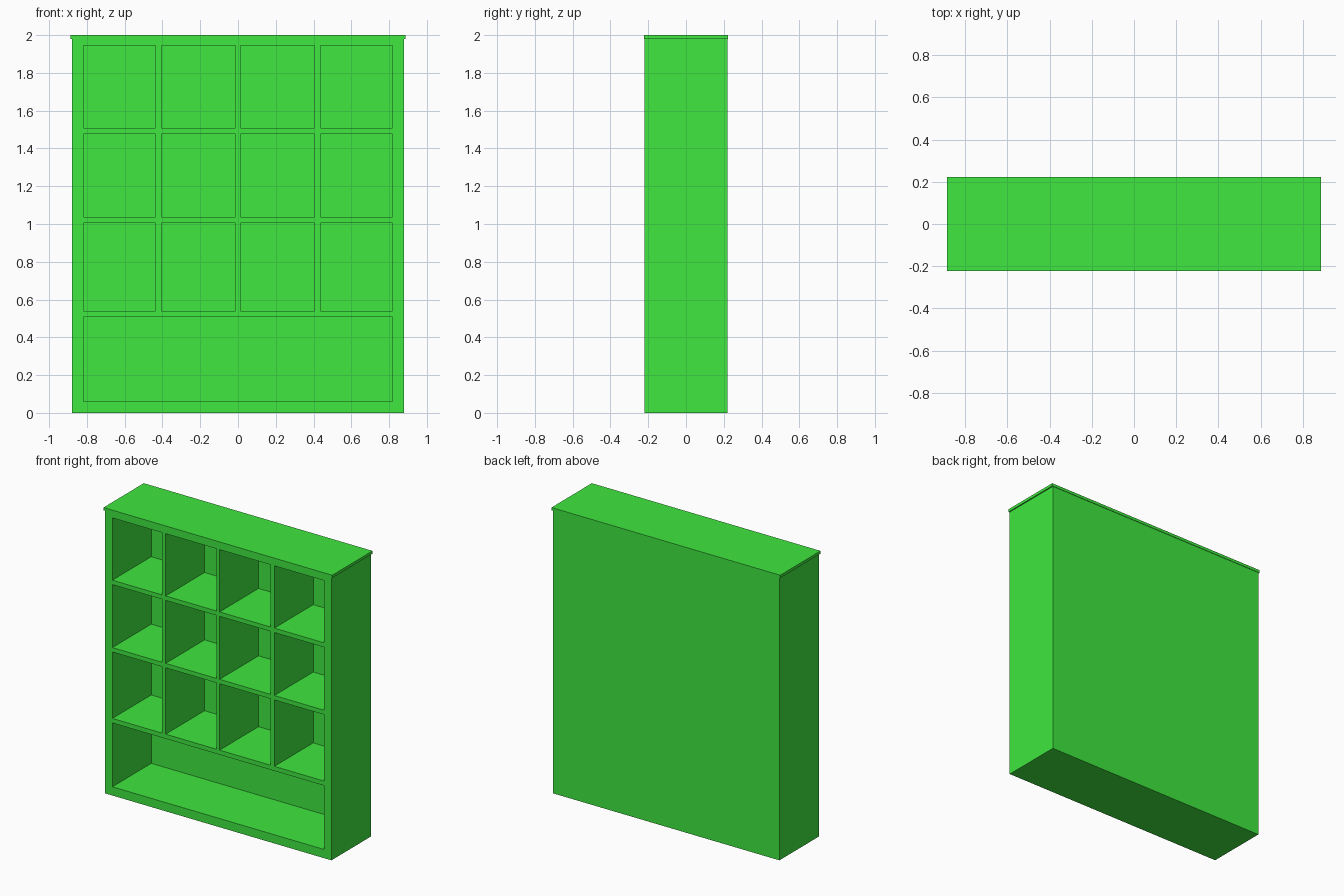
import bpy, bmesh
from mathutils import Matrix, Vector

if "Cube" in bpy.data.objects:
    bpy.data.objects.remove(bpy.data.objects["Cube"])

green = bpy.data.materials.new("green_paint")
green.diffuse_color = (0.05, 0.8, 0.05, 1)
green.use_nodes = True
green.node_tree.nodes["Principled BSDF"].inputs["Base Color"].default_value = green.diffuse_color


def boxes(name, spans):
    """One object holding a box for each ((x0,x1),(y0,y1),(z0,z1)) span."""
    bm = bmesh.new()
    for span in spans:
        mid = Vector([(a + b) / 2 for a, b in span])
        size = [b - a for a, b in span]
        bmesh.ops.create_cube(bm, size=1,
                              matrix=Matrix.Translation(mid) @ Matrix.Diagonal((*size, 1)))
    mesh = bpy.data.meshes.new(name)
    bm.to_mesh(mesh)
    bm.free()
    obj = bpy.data.objects.new(name, mesh)
    bpy.context.collection.objects.link(obj)
    mesh.materials.append(green)
    return obj


# Bookcase body and the thin overhanging top board
body = boxes("bookcase_body", [((-0.878, 0.878), (-0.22, 0.22), (0, 1.98))])
boxes("top_board", [((-0.886, 0.886), (-0.223, 0.223), (1.98, 2.0))])

# Compartments: three rows of four cubbies above one wide bay
depth = (-0.3, 0.21)
columns = [(-0.819, -0.436), (-0.406, -0.012), (0.012, 0.406), (0.436, 0.819)]
rows = [(0.54, 1.005), (1.036, 1.477), (1.508, 1.944)]
spans = [(c, depth, r) for r in rows for c in columns]
spans.append(((-0.819, 0.819), depth, (0.061, 0.508)))
cutter = boxes("compartment_cutter", spans)
cutter.hide_render = True

# Carve the compartments, then drop the cutter
cut = body.modifiers.new("compartments", 'BOOLEAN')
cut.operation = 'DIFFERENCE'
cut.solver = 'EXACT'
cut.object = cutter
bpy.context.view_layer.objects.active = body
bpy.ops.object.modifier_apply(modifier=cut.name)
bpy.data.objects.remove(cutter, do_unlink=True)
